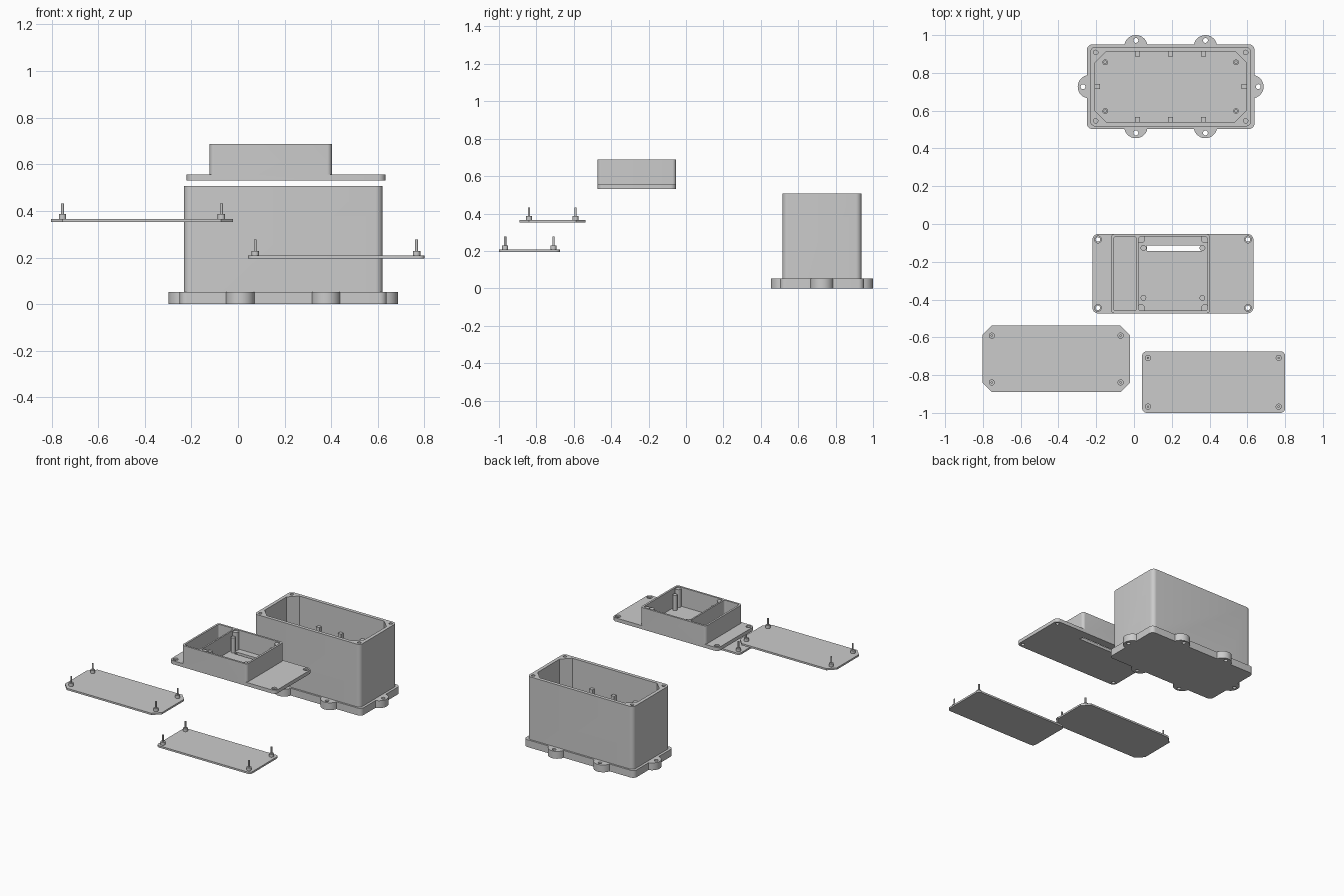
import bpy, bmesh, math

if "Cube" in bpy.data.objects:
    bpy.data.objects.remove(bpy.data.objects["Cube"])

def solid(name, pts, z0, z1):
    """Vertical prism from a 2D outline."""
    bm = bmesh.new()
    face = bm.faces.new([bm.verts.new((x, y, z0)) for x, y in pts])
    ext = bmesh.ops.extrude_face_region(bm, geom=[face])
    for v in ext["geom"]:
        if isinstance(v, bmesh.types.BMVert):
            v.co.z = z1
    bmesh.ops.recalc_face_normals(bm, faces=bm.faces)
    me = bpy.data.meshes.new(name)
    bm.to_mesh(me)
    bm.free()
    ob = bpy.data.objects.new(name, me)
    bpy.context.collection.objects.link(ob)
    return ob

def rect(x0, x1, y0, y1, r=0.0, seg=8):
    """Rectangle outline: rounded corners, or chamfered with seg=1."""
    if r == 0:
        return [(x0, y0), (x1, y0), (x1, y1), (x0, y1)]
    pts = []
    for i, (cx, cy) in enumerate(((x1 - r, y1 - r), (x0 + r, y1 - r),
                                  (x0 + r, y0 + r), (x1 - r, y0 + r))):
        for k in range(seg + 1):
            a = math.pi / 2 * (i + k / seg)
            pts.append((cx + r * math.cos(a), cy + r * math.sin(a)))
    return pts

def centred(cx, cy, hx, hy, r=0.0, seg=8):
    return rect(cx - hx, cx + hx, cy - hy, cy + hy, r, seg)

def circle(cx, cy, r, n=32):
    return [(cx + r * math.cos(2 * math.pi * i / n),
             cy + r * math.sin(2 * math.pi * i / n)) for i in range(n)]

def boolean(ob, op, pts, z0, z1):
    tool = solid("cutter", pts, z0, z1)
    tool.hide_render = True
    mod = ob.modifiers.new("bool", 'BOOLEAN')
    mod.operation, mod.solver, mod.object = op, 'EXACT', tool
    bpy.context.view_layer.objects.active = ob
    bpy.ops.object.modifier_apply(modifier=mod.name)
    bpy.data.objects.remove(tool)

def add(ob, pts, z0, z1):
    boolean(ob, 'UNION', pts, z0, z1)

def cut(ob, pts, z0, z1):
    boolean(ob, 'DIFFERENCE', pts, z0, z1)

def corners(cx, cy, hx, hy):
    return [(cx + sx * hx, cy + sy * hy) for sx in (-1, 1) for sy in (-1, 1)]

def smooth(ob):
    bpy.ops.object.select_all(action='DESELECT')
    ob.select_set(True)
    bpy.context.view_layer.objects.active = ob
    bpy.ops.object.shade_smooth_by_angle(angle=math.radians(30))

# Enclosure: flange with mounting ears, then the tall hollow body
CX, CY = 0.194, 0.727
box = solid("enclosure_box", centred(CX, CY, 0.444, 0.224, 0.03), 0, 0.053)
ears = [(CX + sx * 0.184, CY + sy * 0.211, 0, sy) for sx in (-1, 1) for sy in (-1, 1)]
ears += [(CX + sx * 0.43, CY, sx, 0) for sx in (-1, 1)]
for x, y, dx, dy in ears:
    add(box, circle(x, y, 0.062), 0, 0.053)
add(box, centred(CX, CY, 0.426, 0.211, 0.03), 0.02, 0.508)
cut(box, centred(CX, CY, 0.401, 0.186, 0.06, 1), 0.03, 0.6)
for x, y, dx, dy in ears:
    cut(box, circle(x + dx * 0.034, y + dy * 0.034, 0.013, 20), -0.1, 0.2)

# Enclosure: lid screw holes, floor standoffs and shelf ribs
for x, y in corners(CX, CY, 0.397, 0.181):
    cut(box, circle(x, y, 0.012, 20), 0.40, 0.6)
for x, y in corners(CX, CY, 0.346, 0.129):
    add(box, circle(x, y, 0.015, 24), 0.02, 0.08)
    cut(box, circle(x, y, 0.007, 16), 0.04, 0.1)
for s in (-1, 1):
    for dx in (-0.175, 0, 0.175):
        add(box, centred(CX + dx, CY + s * 0.178, 0.013, 0.018), 0.02, 0.335)
    add(box, centred(CX + s * 0.393, CY, 0.018, 0.013), 0.02, 0.335)
smooth(box)

# Lid: flat plate with a raised two-compartment housing
LX, LY = 0.206, -0.263
lid = solid("lid", centred(LX, LY, 0.426, 0.21, 0.03), 0.53, 0.556)
add(lid, rect(-0.122, 0.403, -0.473, -0.053, 0.02), 0.53, 0.688)
cut(lid, rect(-0.108, 0.013, -0.459, -0.067, 0.012), 0.55, 0.8)
cut(lid, rect(0.024, 0.389, -0.459, -0.067, 0.012), 0.55, 0.8)
# Lid: corner bosses with pilot holes, tall posts, cable slot
for x, y in corners(0.2065, LY, 0.17, 0.184):
    add(lid, circle(x, y, 0.022), 0.54, 0.68)
for x, y in corners(0.206, -0.259, 0.156, 0.132):
    add(lid, circle(x, y, 0.015, 24), 0.54, 0.66)
cut(lid, rect(0.07, 0.36, -0.142, -0.113), 0.5, 0.6)
for x, y in corners(0.2065, -0.259, 0.156, 0.132):
    if y > LY:
        add(lid, circle(x, y, 0.015, 24), 0.535, 0.66)
# Lid: counterbored screw holes
for x, y in corners(LX, LY, 0.397, 0.181):
    cut(lid, circle(x, y, 0.012, 20), 0.5, 0.6)
    cut(lid, circle(x, y, 0.018, 24), 0.545, 0.6)
smooth(lid)

# Mounting plates with collared pins
def plate(name, outline, z, h, pins):
    ob = solid(name, outline, z, z + 0.013)
    for x, y in pins:
        add(ob, circle(x, y, 0.016, 24), z + 0.005, z + 0.034)
        add(ob, circle(x, y, 0.006, 16), z + 0.02, z + h)
    smooth(ob)

plate("upper_mounting_plate", rect(-0.802, -0.022, -0.89, -0.537, 0.05, 1),
      0.352, 0.08, corners(-0.412, -0.715, 0.341, 0.124))
plate("lower_mounting_plate", rect(0.043, 0.8, -1.0, -0.674, 0.025),
      0.195, 0.082, corners(0.42, -0.838, 0.346, 0.129))
